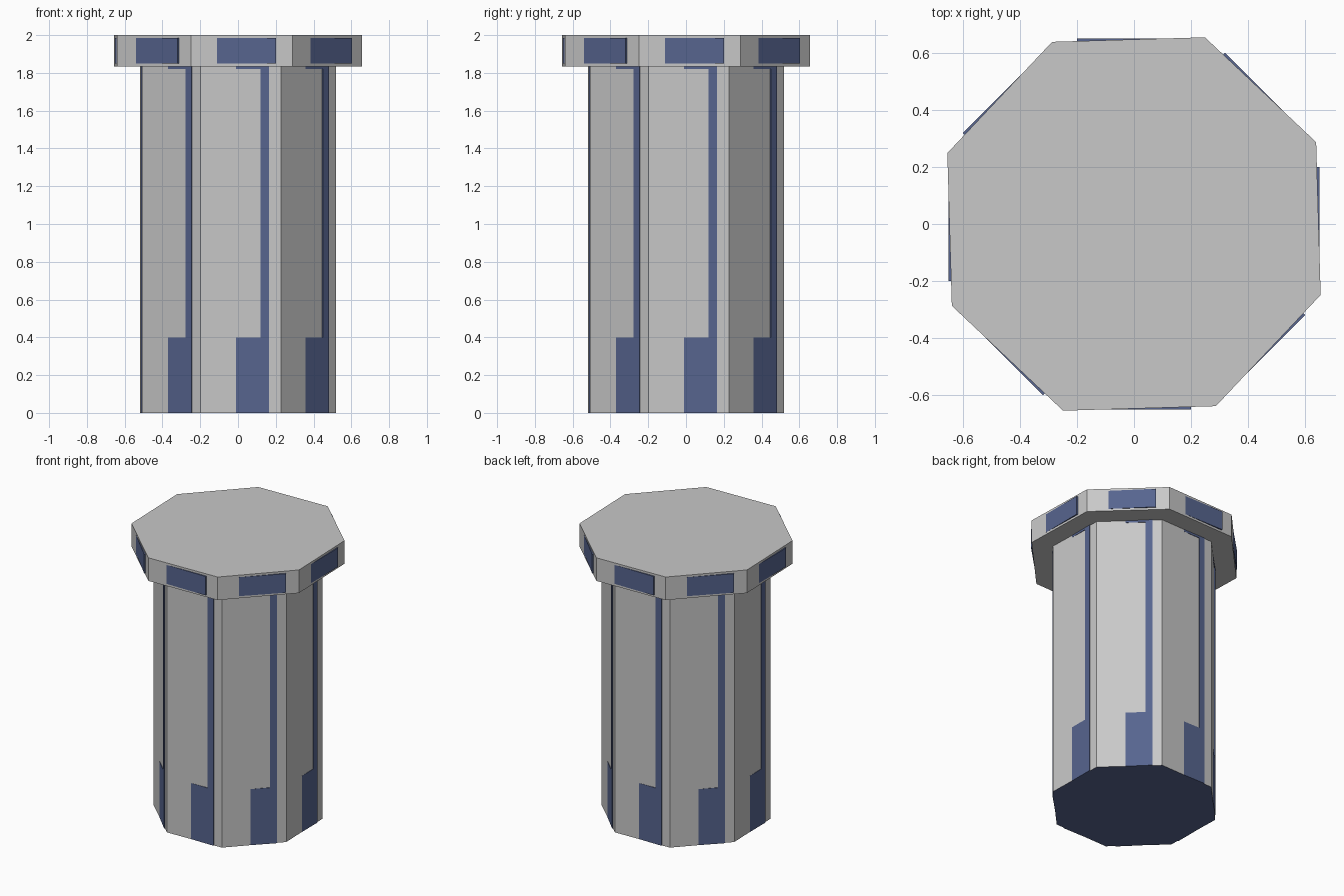
import bpy, bmesh, math
from mathutils import Matrix, Vector

if "Cube" in bpy.data.objects:
    bpy.data.objects.remove(bpy.data.objects["Cube"])


def material(name, rgb):
    m = bpy.data.materials.new(name)
    m.diffuse_color = (*rgb, 1.0)
    m.use_nodes = True
    m.node_tree.nodes["Principled BSDF"].inputs["Base Color"].default_value = m.diffuse_color
    return m


grey = material("light grey", (0.58, 0.58, 0.58))
blue = material("slate blue", (0.095, 0.13, 0.275))
TWIST = math.radians(24.2)   # angle of the first corner of the grey octagons


def finish(name, bm, mats):
    bmesh.ops.recalc_face_normals(bm, faces=bm.faces)
    me = bpy.data.meshes.new(name)
    bm.to_mesh(me)
    bm.free()
    for m in mats:
        me.materials.append(m)
    ob = bpy.data.objects.new(name, me)
    bpy.context.collection.objects.link(ob)
    return ob


def octagon(name, radius, z0, z1, mats):
    bm = bmesh.new()
    ring = [bm.verts.new((radius * math.cos(TWIST + i * math.pi / 4),
                          radius * math.sin(TWIST + i * math.pi / 4), z0)) for i in range(8)]
    base = bm.faces.new(ring)
    geo = bmesh.ops.extrude_face_region(bm, geom=[base], use_keep_orig=True)
    for v in geo["geom"]:
        if isinstance(v, bmesh.types.BMVert):
            v.co.z = z1
    bmesh.ops.recalc_face_normals(bm, faces=bm.faces)
    if len(mats) > 1:            # underside takes the second colour
        for f in bm.faces:
            f.material_index = 1 if f.normal.z < -0.5 else 0
    return finish(name, bm, mats)


def plates(name, rects, dist, depth):
    """Thin rectangles (x0, x1, z0, z1) on the front, repeated on all eight sides."""
    bm = bmesh.new()
    for i in range(8):
        rot = Matrix.Rotation(i * math.pi / 4, 4, 'Z')
        for x0, x1, z0, z1 in rects:
            mid = Vector(((x0 + x1) / 2, -dist + depth / 2, (z0 + z1) / 2))
            mat = rot @ Matrix.Translation(mid) @ Matrix.Diagonal((x1 - x0, depth, z1 - z0, 1))
            bmesh.ops.create_cube(bm, size=1, matrix=mat)
    return finish(name, bm, [blue])


# Main grey bodies
octagon("shaft", 0.556, 0.0, 1.835, [grey, blue])
octagon("cap", 0.702, 1.835, 2.0, [grey])

# Blue panels: foot block, narrow upright and thin top strip on each shaft side
plates("shaft_panels", [(-0.01, 0.165, 0.0, 0.4),
                        (0.12, 0.165, 0.4, 1.82),
                        (-0.01, 0.165, 1.82, 1.835)], 0.5147, 0.008)

# Blue panels around the cap rim
plates("cap_panels", [(-0.11, 0.2, 1.85, 1.985)], 0.6522, 0.0095)
